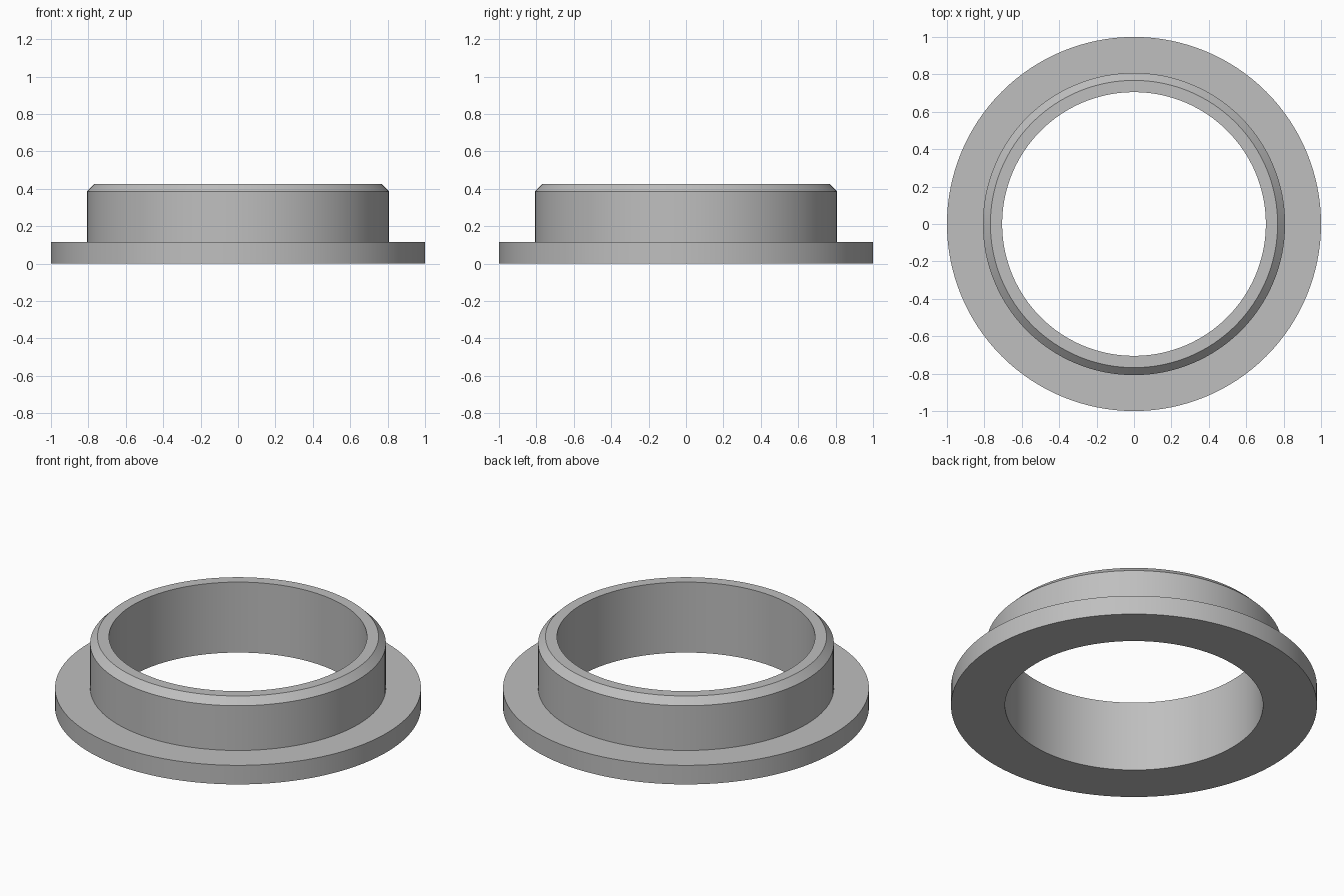
import bpy
import bmesh
import math

cube = bpy.data.objects.get("Cube")
if cube:
    bpy.data.objects.remove(cube, do_unlink=True)

SEGMENTS = 128

# Plain grey metal
grey = bpy.data.materials.new("grey_metal")
grey.use_nodes = True
colour = (0.52, 0.52, 0.52, 1)
grey.diffuse_color = colour
grey.node_tree.nodes["Principled BSDF"].inputs["Base Color"].default_value = colour

# Closed cross-section (radius, height): bore, flange, sleeve, chamfered rim
profile = [(0.705, 0), (1, 0), (1, 0.115), (0.808, 0.115),
           (0.808, 0.385), (0.768, 0.425), (0.705, 0.425)]

# Spin the cross-section into a flanged bushing
bm = bmesh.new()
verts = [bm.verts.new((r, 0, z)) for r, z in profile]
edges = [bm.edges.new((v, verts[(i + 1) % len(verts)])) for i, v in enumerate(verts)]
bmesh.ops.spin(bm, geom=verts + edges, cent=(0, 0, 0), axis=(0, 0, 1),
               angle=math.tau, steps=SEGMENTS, use_merge=True)
bmesh.ops.remove_doubles(bm, verts=bm.verts[:], dist=0.0001)
bmesh.ops.recalc_face_normals(bm, faces=bm.faces[:])

mesh = bpy.data.meshes.new("flanged_bushing")
bm.to_mesh(mesh)
bm.free()
mesh.materials.append(grey)
bushing = bpy.data.objects.new("flanged_bushing", mesh)
bpy.context.collection.objects.link(bushing)

# Smooth walls with crisp rims
bpy.ops.object.select_all(action="DESELECT")
bushing.select_set(True)
bpy.context.view_layer.objects.active = bushing
bpy.ops.object.shade_smooth_by_angle(angle=math.radians(30))
